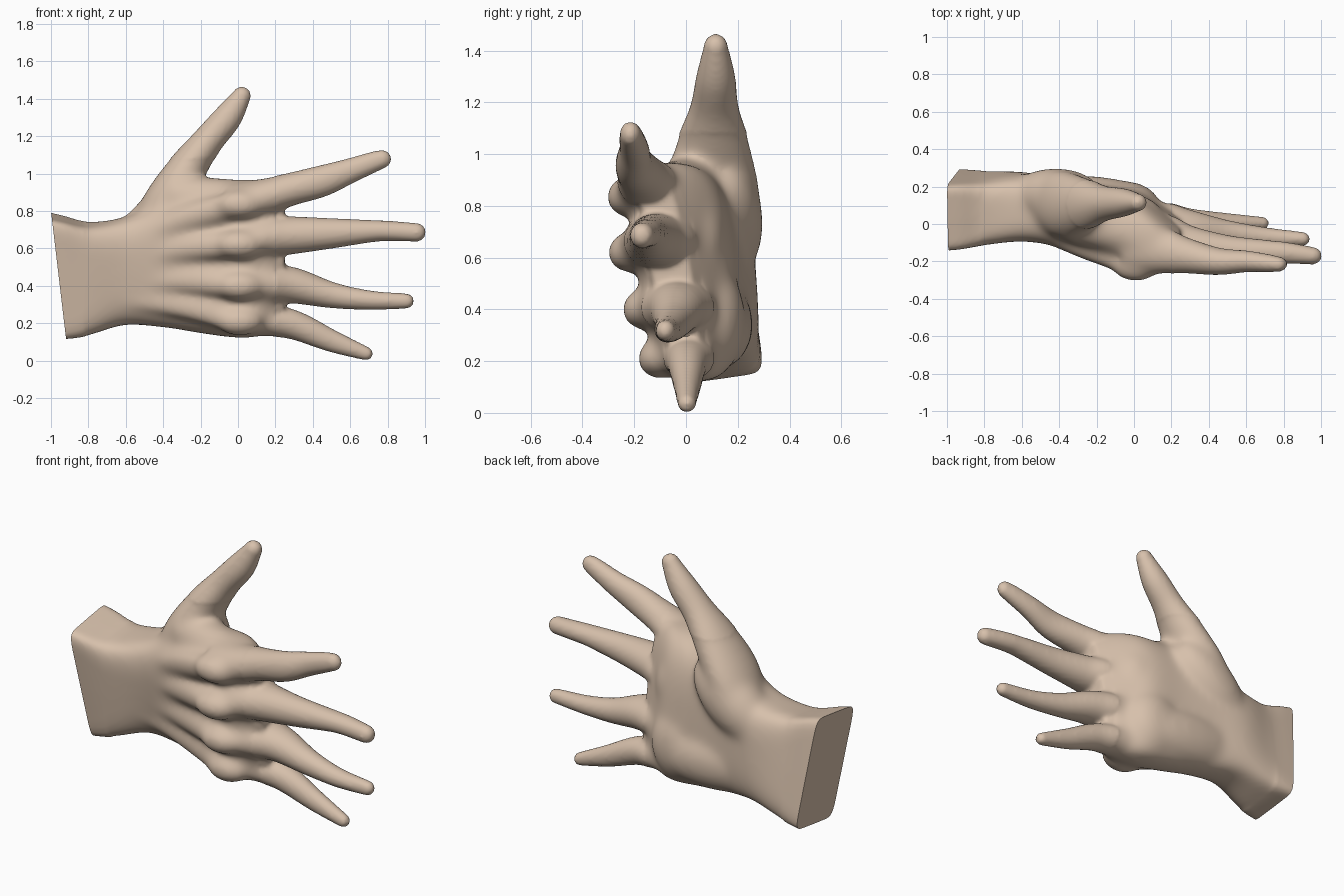
import bpy, bmesh, math
from mathutils import Vector, Matrix

cube = bpy.data.objects.get("Cube")
if cube:
    bpy.data.objects.remove(cube, do_unlink=True)

skin = bpy.data.materials.new("skin tan")
skin.use_nodes = True
tone = (0.68, 0.53, 0.41, 1)
skin.diffuse_color = tone
skin.node_tree.nodes["Principled BSDF"].inputs["Base Color"].default_value = tone

bm = bmesh.new()
SIDES = 40


def smooth_path(keys, steps=6):
    """Catmull-Rom interpolation through tuples of any length."""
    out = []
    for i in range(len(keys) - 1):
        a, b, c, d = (keys[min(max(i + k, 0), len(keys) - 1)] for k in (-1, 0, 1, 2))
        for s in range(steps):
            t = s / steps
            out.append([0.5 * (2 * q + (r - p) * t + (2 * p - 5 * q + 4 * r - w) * t * t
                               + (3 * q - p - 3 * r + w) * t ** 3)
                        for p, q, r, w in zip(a, b, c, d)])
    return out + [list(keys[-1])]


def loft(rings):
    loops = [[bm.verts.new(p) for p in ring] for ring in rings]
    for a, b in zip(loops, loops[1:]):
        for i in range(SIDES):
            j = (i + 1) % SIDES
            bm.faces.new((a[i], a[j], b[j], b[i]))
    bm.faces.new(loops[0][::-1])
    bm.faces.new(loops[-1])


def blob(centre, radii, turn=0):
    m = (Matrix.Translation(centre) @ Matrix.Rotation(turn, 4, 'Y')
         @ Matrix.Diagonal((*radii, 1)))
    bmesh.ops.create_uvsphere(bm, u_segments=24, v_segments=16, radius=1, matrix=m)


def tube(keys):
    """Limb through keys of x, y, z, depth radius, width radius."""
    path = smooth_path(keys)
    rings = []
    for i, (x, y, z, depth, width) in enumerate(path):
        ahead = Vector(path[min(i + 1, len(path) - 1)][:3])
        tangent = (ahead - Vector(path[max(i - 1, 0)][:3])).normalized()
        side = tangent.cross(Vector((0, 1, 0))).normalized()
        up = side.cross(tangent)
        angles = [math.tau * k / SIDES for k in range(SIDES)]
        rings.append([Vector((x, y, z)) + side * width * math.cos(a)
                      + up * depth * math.sin(a) for a in angles])
    loft(rings)
    x, y, z, depth, width = path[-1]
    blob((x, y, z), (width, depth, width))


# Wrist and palm: x, bottom, top, front (low, high), back (low, high), roundness
palm = [
    (-1.15, .08, .83, -.05, -.16, .31, .20, 12),
    (-.95, .103, .787, -.05, -.15, .305, .21, 10),
    (-.80, .12, .755, -.05, -.13, .30, .22, 6),
    (-.60, .18, .78, -.035, -.12, .29, .26, 3.6),
    (-.40, .172, .86, -.055, -.155, .25, .23, 3),
    (-.20, .14, .94, -.09, -.205, .23, .18, 3),
    (.00, .115, .97, -.12, -.245, .22, .14, 3),
    (.12, .125, .97, -.11, -.24, .16, .06, 3),
    (.25, .17, .92, -.06, -.20, .08, -.05, 2.6),
]
rings = []
for x, zb, zt, fb, ft, bb, bt, power in smooth_path(palm):
    ring = []
    lift = .05 * min(1, max(.2, (-.4 - x) / .4))
    for k in range(SIDES):
        a = math.tau * k / SIDES
        u, v = (math.copysign(abs(f(a)) ** (2 / power), f(a)) for f in (math.cos, math.sin))
        h, d = (v + 1) / 2, (u + 1) / 2
        front, back = fb + (ft - fb) * h, bb + (bt - bb) * h
        low, high = zb + lift * d, zt - lift * (1 - d)
        ring.append((x, front + (back - front) * d, low + (high - low) * h))
    rings.append(ring)
loft(rings)

# Fingers, from knuckle to tip
tube([(-.05, -.13, .84, .12, .10), (.12, -.14, .87, .13, .10), (.28, -.17, .915, .095, .088),
      (.45, -.20, .96, .073, .084), (.60, -.20, 1.015, .058, .067),
      (.72, -.21, 1.06, .048, .056), (.77, -.215, 1.077, .041, .05)])
tube([(-.05, -.12, .64, .12, .10), (.14, -.10, .66, .155, .11), (.30, -.12, .67, .11, .10),
      (.50, -.14, .68, .08, .081), (.72, -.15, .692, .063, .059), (.82, -.155, .692, .057, .054),
      (.955, -.17, .685, .047, .05)])
tube([(-.05, -.06, .42, .13, .10), (.14, -.035, .41, .155, .11), (.30, -.035, .40, .11, .096),
      (.50, -.05, .35, .07, .07), (.70, -.07, .323, .053, .052), (.90, -.08, .318, .038, .041)])
tube([(-.05, -.02, .22, .10, .085), (.14, .01, .215, .11, .085), (.30, .005, .19, .078, .078),
      (.50, .005, .105, .053, .06), (.685, .003, .037, .036, .037)])

# Thumb with its fleshy base
tube([(-.64, .16, .54, .09, .08), (-.49, .14, .68, .15, .11), (-.38, .105, .865, .18, .115),
      (-.265, .105, 1.035, .145, .103), (-.16, .11, 1.175, .095, .083),
      (-.055, .115, 1.30, .075, .076), (.02, .115, 1.415, .047, .05)])
blob((-.42, .15, .73), (.30, .15, .16), math.radians(-40))

# Web between thumb and index finger
tube([(-.32, .04, .88, .14, .12), (-.15, -.02, .875, .12, .105), (.05, -.08, .875, .10, .09)])

# Heel of the hand and pads under the fingers
blob((-.30, .12, .34), (.42, .14, .17), math.radians(4))
blob((-.05, .095, .36), (.19, .135, .22))
blob((-.03, .05, .66), (.18, .11, .20))

# Knuckles and the tendons leading to them
for y, z, wrist_z in ((-.225, .835, .66), (-.22, .62, .55), (-.165, .40, .42), (-.105, .21, .32)):
    blob((.01, y, z), (.13, .085, .08))
    wrist_y = -.025 - .09 * (wrist_z - .2)
    tube([(-.85, wrist_y, wrist_z, .03, .03), (-.55, wrist_y + .01, wrist_z, .03, .045),
          (-.25, (y + wrist_y) / 2 - .005, (z + wrist_z) / 2 + .02, .045, .07),
          (.0, y - .005, z, .055, .07)])

mesh = bpy.data.meshes.new("hand")
bmesh.ops.recalc_face_normals(bm, faces=bm.faces)
bm.to_mesh(mesh)
bm.free()
hand = bpy.data.objects.new("hand", mesh)
bpy.context.collection.objects.link(hand)

# Fuse every part into one skin
fuse = hand.modifiers.new("fuse", 'REMESH')
fuse.mode = 'VOXEL'
fuse.voxel_size = 0.012
soften = hand.modifiers.new("soften", 'SMOOTH')
soften.factor = 0.5
soften.iterations = 6
fused = bpy.data.meshes.new_from_object(
    hand.evaluated_get(bpy.context.evaluated_depsgraph_get()))
hand.modifiers.clear()

# Blend the palm more strongly than the fingers and wrist
bm = bmesh.new()
bm.from_mesh(fused)
fleshy = [v for v in bm.verts if -.82 < v.co.x < .2 and v.co.z < 1.08]
for _ in range(32):
    bmesh.ops.smooth_vert(bm, verts=fleshy, factor=0.5,
                          use_axis_x=True, use_axis_y=True, use_axis_z=True)

# Slice the wrist off flat along a slanted plane
cut = bmesh.ops.bisect_plane(bm, geom=bm.verts[:] + bm.edges[:] + bm.faces[:],
                             plane_co=(-1, 0, .8), plane_no=(1, 0, .118), clear_inner=True)
rim = [e for e in cut["geom_cut"] if isinstance(e, bmesh.types.BMEdge)]
bmesh.ops.holes_fill(bm, edges=rim, sides=0)
bmesh.ops.recalc_face_normals(bm, faces=bm.faces)
bm.to_mesh(fused)
bm.free()
hand.data = fused
fused.materials.clear()
fused.materials.append(skin)

bpy.ops.object.select_all(action='DESELECT')
hand.select_set(True)
bpy.context.view_layer.objects.active = hand
bpy.ops.object.shade_smooth_by_angle(angle=math.radians(40))
